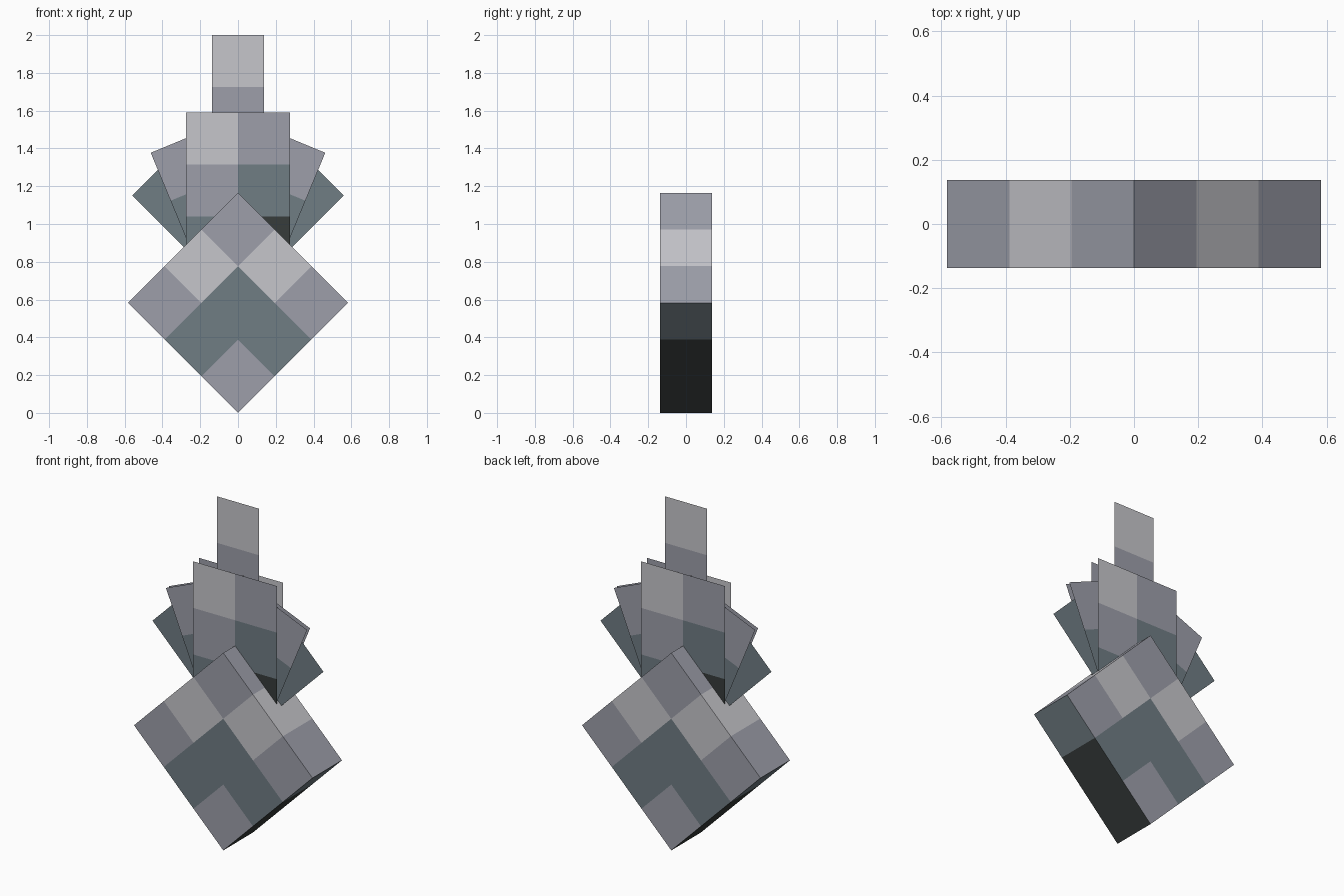
import bpy, bmesh, math
from mathutils import Matrix, Vector

if "Cube" in bpy.data.objects:
    bpy.data.objects.remove(bpy.data.objects["Cube"], do_unlink=True)

P = 0.2746                      # side of one colour cell
DEPTH = P                       # block thickness
HALF = 3 * P / math.sqrt(2)     # half diagonal of the block


def linear(hex_code):
    out = []
    for i in (0, 2, 4):
        c = int(hex_code[i:i + 2], 16) / 255
        out.append(c / 12.92 if c <= 0.04045 else ((c + 0.055) / 1.055) ** 2.4)
    return (*out, 1.0)


def material(name, hex_code):
    mat = bpy.data.materials.new(name)
    mat.use_nodes = True
    mat.diffuse_color = linear(hex_code)
    bsdf = mat.node_tree.nodes["Principled BSDF"]
    bsdf.inputs["Base Color"].default_value = linear(hex_code)
    bsdf.inputs["Roughness"].default_value = 0.8
    return mat


KEYS = "LMDK"
MATS = [material("light_grey", "C6C6CB"), material("mid_grey", "9D9FAA"),
        material("slate_grey", "707D84"), material("near_black", "373C3B")]


def cells(rows, x0):
    """Sheet of square cells in the XZ plane, rows running down from z = 0."""
    bm = bmesh.new()
    nx, nz = len(rows[0]), len(rows)
    grid = [[bm.verts.new((x0 + i * P, 0, -j * P)) for i in range(nx + 1)]
            for j in range(nz + 1)]
    for j, row in enumerate(rows):
        for i, key in enumerate(row):
            f = bm.faces.new((grid[j + 1][i], grid[j + 1][i + 1],
                              grid[j][i + 1], grid[j][i]))
            f.material_index = KEYS.index(key)
    return bm


def finish(bm, name):
    mesh = bpy.data.meshes.new(name)
    bm.to_mesh(mesh)
    bm.free()
    for m in MATS:
        mesh.materials.append(m)
    obj = bpy.data.objects.new(name, mesh)
    bpy.context.collection.objects.link(obj)
    return obj


def panel(name, rows, x0, corner, angle=0.0, turn=0.0):
    """Flat panel tilted about its anchor, optionally turned to face the back."""
    bm = cells(rows, x0)
    bm.transform(Matrix.Rotation(turn, 4, 'Z') @ Matrix.Translation(corner)
                 @ Matrix.Rotation(math.radians(angle), 4, 'Y'))
    return finish(bm, name)


# Diamond block: 3 x 3 cells, extruded in depth and stood on a corner
bm = cells(["MLM", "LDD", "MDM"], 0)
bm.transform(Matrix.Translation((0, -DEPTH / 2, 2 * HALF))
             @ Matrix.Rotation(math.radians(45), 4, 'Y'))
ext = bmesh.ops.extrude_face_region(bm, geom=bm.faces[:], use_keep_orig=True)
bmesh.ops.translate(bm, vec=Vector((0, DEPTH, 0)),
                    verts=[g for g in ext["geom"] if isinstance(g, bmesh.types.BMVert)])
bmesh.ops.recalc_face_normals(bm, faces=bm.faces[:])
for f in bm.faces:
    if abs(f.normal.y) < 0.5:   # rim: banded above, dark below
        third = f.calc_center_median().z / (HALF / 3)
        f.material_index = KEYS.index("KKDMLM"[min(5, int(third))])
finish(bm, "diamond_block")

# Top strip on the centre plane
panel("top_strip", ["L", "M"], -P / 2, (0, 0, 2.0))

# Upright panels and tilted leaves, repeated on front and back
for side, turn in (("front", 0.0), ("back", math.pi)):
    panel(side + "_centre_panel", ["LM", "MD", "DK"], -P, (0, -0.027, 1.59), 0, turn)
    panel(side + "_inner_leaf_left", ["LM", "MD"], -2 * P, (0.462, -0.015, 1.377), 22.5, turn)
    panel(side + "_inner_leaf_right", ["ML", "DM"], 0, (-0.462, -0.012, 1.377), -22.5, turn)

# Outer leaves
panel("outer_leaf_left", ["DD", "DD"], -2 * P, (0.56, -0.003, 1.152), 45)
panel("outer_leaf_right", ["DD", "DD"], 0, (-0.56, 0.003, 1.152), -45)
